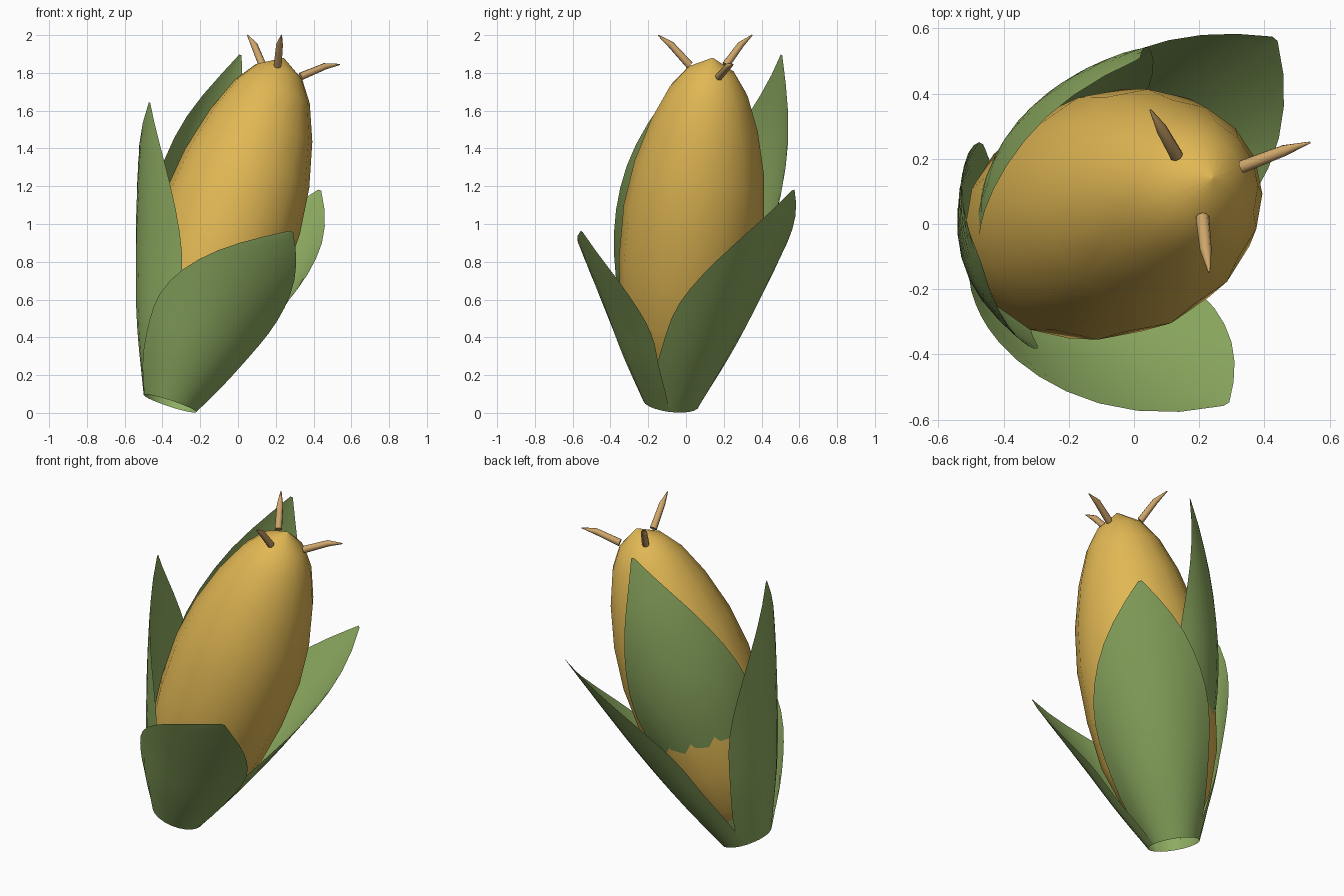
import bpy, math
from mathutils import Vector

if "Cube" in bpy.data.objects:
    bpy.data.objects.remove(bpy.data.objects["Cube"])

# Tilted axis of the cob
BASE = Vector((-0.36, -0.08, 0.05))
AXIS = Vector((0.31, 0.114, 0.944)).normalized()
TILT = Vector((0, 0, 1)).rotation_difference(AXIS)


def material(name, rgb):
    mat = bpy.data.materials.new(name)
    mat.use_nodes = True
    mat.diffuse_color = (*rgb, 1)
    shader = mat.node_tree.nodes["Principled BSDF"]
    shader.inputs["Base Color"].default_value = (*rgb, 1)
    shader.inputs["Roughness"].default_value = 0.8
    return mat


def on_axis(t, r, degrees):
    """Point at distance t along the axis, r away from it."""
    a = math.radians(degrees)
    return BASE + TILT @ Vector((r * math.cos(a), r * math.sin(a), t))


def sample(keys, s):
    """Smooth curve through evenly spaced keys."""
    f = s * (len(keys) - 1)
    i = min(int(f), len(keys) - 2)
    u = f - i
    b, c = keys[i], keys[i + 1]
    a = keys[i - 1] if i else 2 * b - c
    d = keys[i + 2] if i + 2 < len(keys) else 2 * c - b
    return b + u * (c - a + u * (2 * a - 5 * b + 4 * c - d
                                 + u * (3 * (b - c) + d - a))) / 2


def grid_object(name, rows, mat, closed, sharp=60):
    """Skin a list of equally long point rows."""
    n = len(rows[0])
    faces = []
    for j in range(len(rows) - 1):
        for i in range(n if closed else n - 1):
            k = (i + 1) % n
            faces.append((j * n + i, j * n + k, (j + 1) * n + k, (j + 1) * n + i))
    if closed:
        faces += [tuple(reversed(range(n))),
                  tuple(range((len(rows) - 1) * n, len(rows) * n))]
    mesh = bpy.data.meshes.new(name)
    mesh.from_pydata([p for row in rows for p in row], [], faces)
    mesh.materials.append(mat)
    obj = bpy.data.objects.new(name, mesh)
    bpy.context.collection.objects.link(obj)
    bpy.ops.object.select_all(action="DESELECT")
    obj.select_set(True)
    bpy.context.view_layer.objects.active = obj
    bpy.ops.object.shade_smooth_by_angle(angle=math.radians(sharp))
    return obj


yellow = material("kernel_yellow", (0.75, 0.475, 0.088))
green = material("husk_green", (0.27, 0.41, 0.12))
tan = material("silk_tan", (0.62, 0.38, 0.145))

# Cob: lathed profile of (distance along axis, radius)
profile = [(0.11, 0.12), (0.13, 0.17), (0.25, 0.245), (0.5, 0.33), (0.78, 0.366),
           (1.07, 0.374), (1.32, 0.345), (1.56, 0.284), (1.75, 0.208),
           (1.86, 0.13), (1.937, 0.004)]
SIDES = 16
grid_object("cob", [[on_axis(t, r, 360 * i / SIDES) for i in range(SIDES)]
                    for t, r in profile], yellow, True, 45)

# Husk leaves: curved sheets that grow from one ring and narrow to a tip
SPREAD = [86, 66, 53, 30, 1]


def leaf(name, length, start, end, radii, wide=1.0, along=14, across=10):
    rows = []
    for j in range(along + 1):
        s = j / along
        middle = start + (end - start) * s
        half = sample(SPREAD, s) * wide
        rows.append([on_axis(length * s, sample(radii, s),
                             middle + half * (2 * i / across - 1))
                     for i in range(across + 1)])
    grid_object(name, rows, green, False)


leaf("front_leaf", 1.005, 275, 300, [0.147, 0.288, 0.415, 0.545, 0.675], 0.95)
leaf("side_leaf", 1.386, 41, 52, [0.147, 0.295, 0.42, 0.53, 0.635], 0.95)
leaf("back_leaf", 1.924, 130, 122, [0.147, 0.288, 0.415, 0.455, 0.43])
leaf("outer_leaf", 1.466, 191, 200, [0.147, 0.305, 0.43, 0.54, 0.635], 0.94)


# Silk strands: bent tapering stalks at the tip
def strand(name, points, radii=(0.021, 0.018, 0.003), sides=8):
    points = [Vector(p) for p in points]
    turn = Vector((0, 0, 1)).rotation_difference(points[-1] - points[0])
    rows = [[p + turn @ Vector((r * math.cos(math.tau * i / sides),
                                r * math.sin(math.tau * i / sides), 0))
             for i in range(sides)] for p, r in zip(points, radii)]
    grid_object(name, rows, tan, True, 60)


strand("silk_back", [(0.13, 0.21, 1.84), (0.085, 0.29, 1.95), (0.05, 0.35, 2.0)])
strand("silk_front", [(0.21, 0.02, 1.84), (0.22, -0.08, 1.95), (0.23, -0.148, 2.0)])
strand("silk_side", [(0.33, 0.175, 1.78), (0.46, 0.225, 1.835), (0.54, 0.25, 1.845)])
